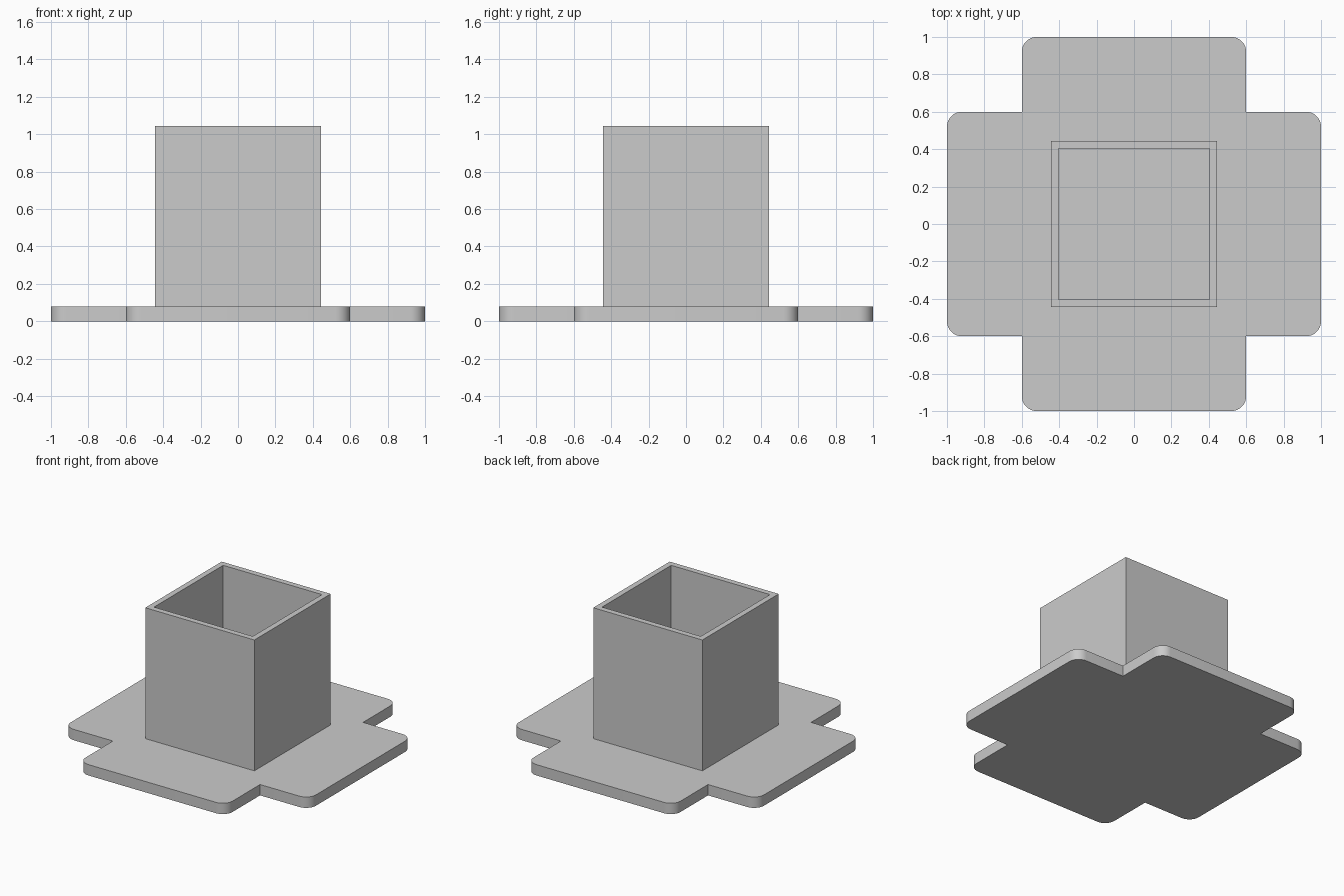
import bpy
import bmesh
from math import cos, sin, pi, radians

cube = bpy.data.objects.get("Cube")
if cube:
    bpy.data.objects.remove(cube, do_unlink=True)

GREY = (0.6, 0.6, 0.6, 1)
grey = bpy.data.materials.new("plain grey")
grey.use_nodes = True
grey.diffuse_color = GREY
grey.node_tree.nodes["Principled BSDF"].inputs["Base Color"].default_value = GREY

PLATE_TOP, TUBE_TOP = 0.08, 1.045
REACH, ARM, RADIUS = 1.0, 0.6, 0.08
OUTER, INNER = 0.445, 0.403


def finish(bm, name):
    bmesh.ops.recalc_face_normals(bm, faces=bm.faces)
    mesh = bpy.data.meshes.new(name)
    bm.to_mesh(mesh)
    bm.free()
    mesh.materials.append(grey)
    obj = bpy.data.objects.new(name, mesh)
    bpy.context.collection.objects.link(obj)
    return obj


def quarter_outline(steps=8):
    """One arm end with two rounded corners, then the inner notch corner."""
    pts = []
    for side in (-1, 1):
        for i in range(steps + 1):
            a = (i / steps + (side - 1) / 2) * pi / 2
            pts.append((REACH - RADIUS + RADIUS * cos(a),
                        side * (ARM - RADIUS) + RADIUS * sin(a)))
    return pts + [(ARM, ARM)]


# Cross-shaped base plate: the arm outline turned four times and extruded
bm = bmesh.new()
verts = []
for k in range(4):
    c, s = round(cos(k * pi / 2)), round(sin(k * pi / 2))
    verts += [bm.verts.new((c * x - s * y, s * x + c * y, 0))
              for x, y in quarter_outline()]
bottom = bm.faces.new(verts)
top = bmesh.ops.extrude_face_region(bm, geom=[bottom], use_keep_orig=True)["geom"]
bmesh.ops.translate(bm, vec=(0, 0, PLATE_TOP),
                    verts=[v for v in top if isinstance(v, bmesh.types.BMVert)])
base = finish(bm, "base_plate")
bpy.context.view_layer.objects.active = base
base.select_set(True)
bpy.ops.object.shade_smooth_by_angle(angle=radians(30))
base.select_set(False)

# Square open tube: rings outside, over the rim and down the inside
bm = bmesh.new()
rings = []
for half, z in ((OUTER, PLATE_TOP), (OUTER, TUBE_TOP),
                (INNER, TUBE_TOP), (INNER, PLATE_TOP)):
    rings.append([bm.verts.new((half * x, half * y, z))
                  for x, y in ((-1, -1), (1, -1), (1, 1), (-1, 1))])
for a, b in zip(rings, rings[1:]):
    for i in range(4):
        j = (i + 1) % 4
        bm.faces.new((a[i], a[j], b[j], b[i]))
tube = finish(bm, "square_tube")
# Open strip: make sure the outside faces outward
if tube.data.polygons[0].normal.y > 0:
    tube.data.flip_normals()
